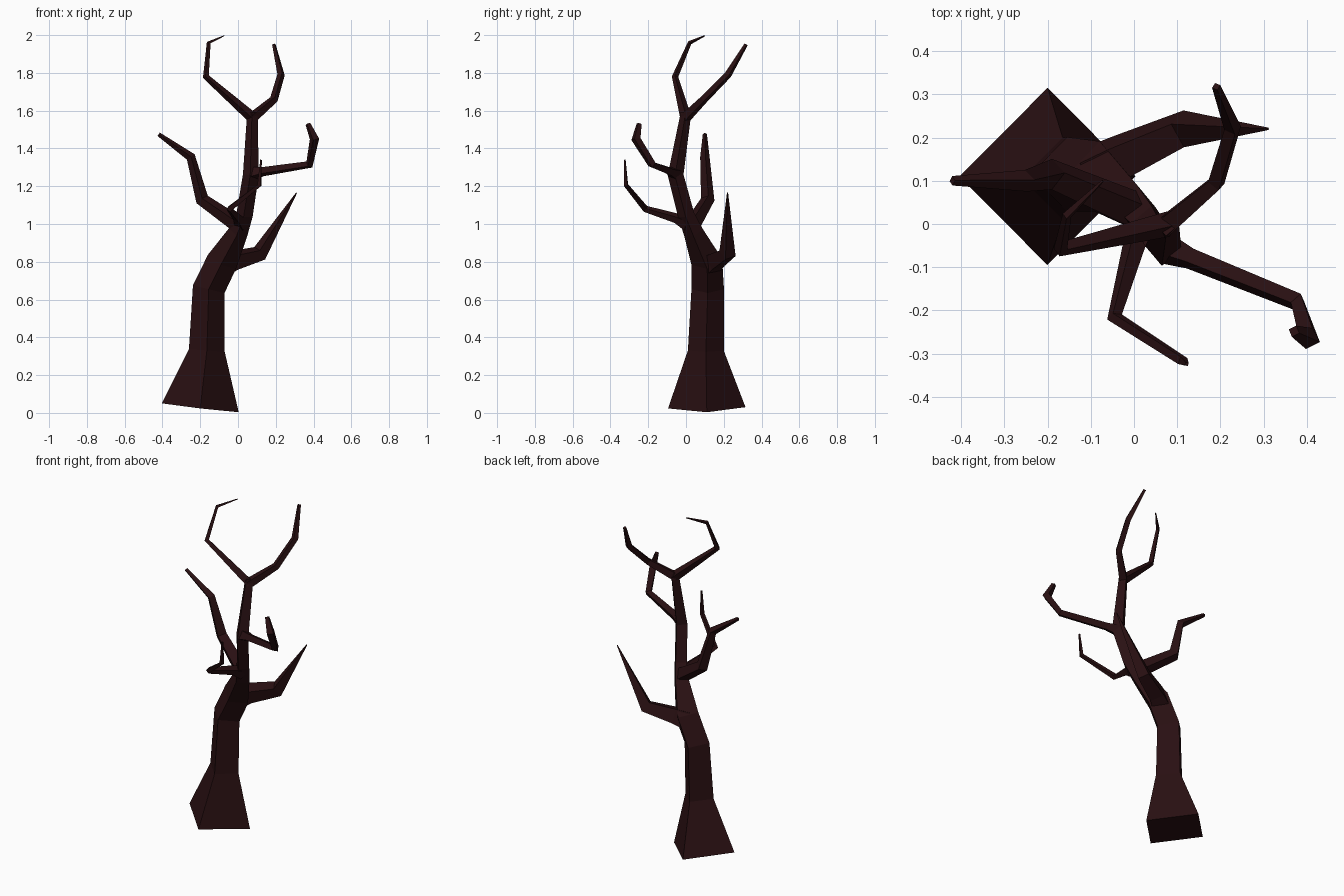
import bpy, bmesh
from mathutils import Vector

bark = bpy.data.materials.new("bark")
bark.diffuse_color = (0.022, 0.005, 0.006, 1)


def limb(name, path):
    """Four-sided flat-shaded tube through (x, y, z, radius) points."""
    pts = [Vector(p[:3]) for p in path]
    segs = [(b - a).normalized() for a, b in zip(pts, pts[1:])]
    bm = bmesh.new()
    rings = []
    old, ref = Vector((0, 0, 1)), Vector((1, 0, 0))
    for i, p in enumerate(pts):
        tan = (segs[max(i - 1, 0)] + segs[min(i, len(segs) - 1)]).normalized()
        ref = old.rotation_difference(tan) @ ref
        old = tan
        side = tan.cross(ref)
        r = path[i][3]
        rings.append([bm.verts.new(p + d * r) for d in (ref, side, -ref, -side)])
    for a, b in zip(rings, rings[1:]):
        for k in range(4):
            j = (k + 1) % 4
            bm.faces.new((a[k], a[j], b[j], b[k]))
    bm.faces.new(rings[0][::-1])
    bm.faces.new(rings[-1])
    bmesh.ops.recalc_face_normals(bm, faces=bm.faces)
    mesh = bpy.data.meshes.new(name)
    bm.to_mesh(mesh)
    bm.free()
    mesh.materials.append(bark)
    bpy.context.collection.objects.link(bpy.data.objects.new(name, mesh))


# Trunk with flared foot, leaning up to the top fork
limb("trunk", [(-0.2, 0.11, 0.027, 0.205), (-0.165, 0.105, 0.33, 0.095),
               (-0.155, 0.115, 0.655, 0.086), (-0.085, 0.11, 0.80, 0.083),
               (0.0, 0.04, 0.955, 0.053), (0.035, 0.0, 1.05, 0.044),
               (0.068, -0.055, 1.26, 0.042), (0.075, -0.008, 1.54, 0.03),
               (0.076, 0.0, 1.59, 0.028)])

# Branches
limb("low_branch", [(-0.09, 0.12, 0.78, 0.07), (-0.03, 0.155, 0.805, 0.058),
                    (0.115, 0.22, 0.845, 0.045), (0.31, 0.22, 1.165, 0.003)])
limb("left_branch", [(0.01, 0.03, 0.99, 0.045), (-0.19, 0.115, 1.13, 0.036),
                     (-0.25, 0.1, 1.355, 0.025), (-0.42, 0.1, 1.475, 0.011)])
limb("front_branch", [(0.02, 0.01, 1.0, 0.04), (0.0, -0.05, 1.03, 0.027),
                      (-0.045, -0.215, 1.08, 0.018), (0.113, -0.317, 1.205, 0.013),
                      (0.122, -0.324, 1.34, 0.005)])
limb("right_branch", [(0.07, -0.055, 1.265, 0.04), (0.13, -0.08, 1.277, 0.026),
                      (0.378, -0.18, 1.315, 0.022), (0.405, -0.265, 1.45, 0.026),
                      (0.37, -0.248, 1.53, 0.014)])
limb("top_right_branch", [(0.072, -0.005, 1.56, 0.03), (0.19, 0.095, 1.66, 0.022),
                          (0.228, 0.222, 1.79, 0.02), (0.19, 0.318, 1.95, 0.01)])
limb("top_left_branch", [(0.08, 0.0, 1.56, 0.03), (-0.17, -0.058, 1.78, 0.017),
                         (-0.155, 0.02, 1.96, 0.011), (-0.072, 0.1, 1.997, 0.003)])
